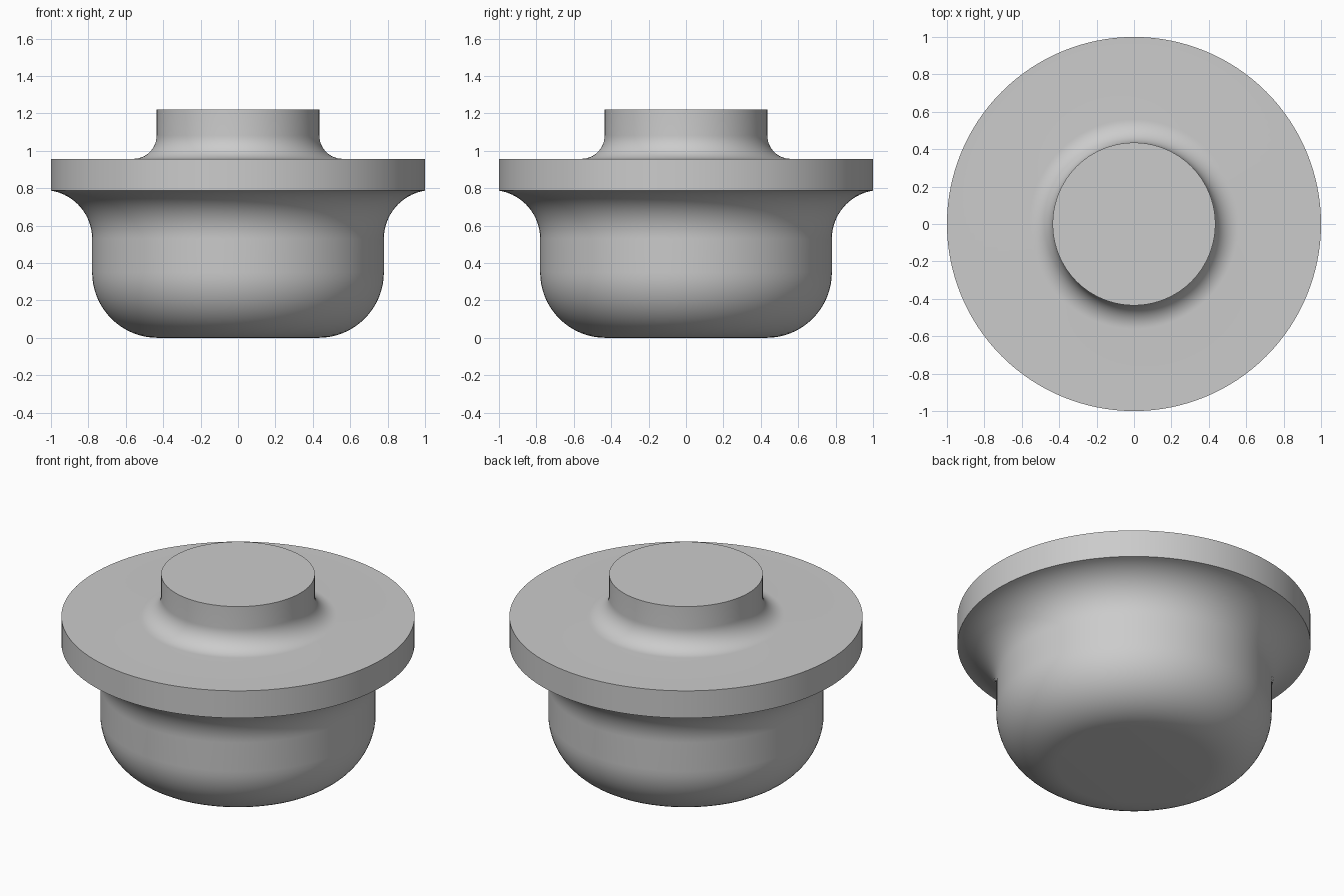
import bpy
import bmesh
from math import cos, sin, radians, atan2, asin, degrees, pi

cube = bpy.data.objects.get("Cube")
if cube:
    bpy.data.objects.remove(cube, do_unlink=True)

SEGMENTS = 128


def arc(cx, cz, radius, start, end, steps=16):
    """Points (radius from axis, height) along a circular arc, in degrees."""
    angles = [radians(start + (end - start) * i / steps) for i in range(steps + 1)]
    return [(cx + radius * cos(a), cz + radius * sin(a)) for a in angles]


def lathe(name, profile, material):
    """Revolve an open profile around z and close both ends with flat discs."""
    bm = bmesh.new()
    rings = []
    for r, z in profile:
        rings.append([bm.verts.new((r * cos(2 * pi * i / SEGMENTS),
                                    r * sin(2 * pi * i / SEGMENTS), z))
                      for i in range(SEGMENTS)])
    for low, high in zip(rings, rings[1:]):
        for i in range(SEGMENTS):
            j = (i + 1) % SEGMENTS
            bm.faces.new((low[i], low[j], high[j], high[i]))
    bm.faces.new(rings[0][::-1])
    bm.faces.new(rings[-1])
    mesh = bpy.data.meshes.new(name)
    bm.to_mesh(mesh)
    bm.free()
    mesh.materials.append(material)
    obj = bpy.data.objects.new(name, mesh)
    bpy.context.collection.objects.link(obj)
    bpy.ops.object.select_all(action='DESELECT')
    obj.select_set(True)
    bpy.context.view_layer.objects.active = obj
    bpy.ops.object.shade_smooth_by_angle(angle=radians(30))
    return obj


grey = bpy.data.materials.new("light grey")
grey.use_nodes = True
colour = (0.6, 0.6, 0.6, 1)
grey.diffuse_color = colour
grey.node_tree.nodes["Principled BSDF"].inputs["Base Color"].default_value = colour

# Rounded bowl, flared out to the underside of the flange
flare_x, flare_z, flare_r = 1.04, 0.53, 0.26
flare_end = degrees(pi - asin(1) + asin((flare_x - 1) / flare_r))
profile = arc(0.43, 0.35, 0.35, -90, 0)
profile += arc(flare_x, flare_z, flare_r, 180, flare_end)

# Flange rim, then the fillet up to the round boss
profile += [(1, 0.957)]
profile += arc(0.56, 1.082, 0.125, 270, 180)
profile += [(0.435, 1.22)]

lathe("flanged_plug", profile, grey)
